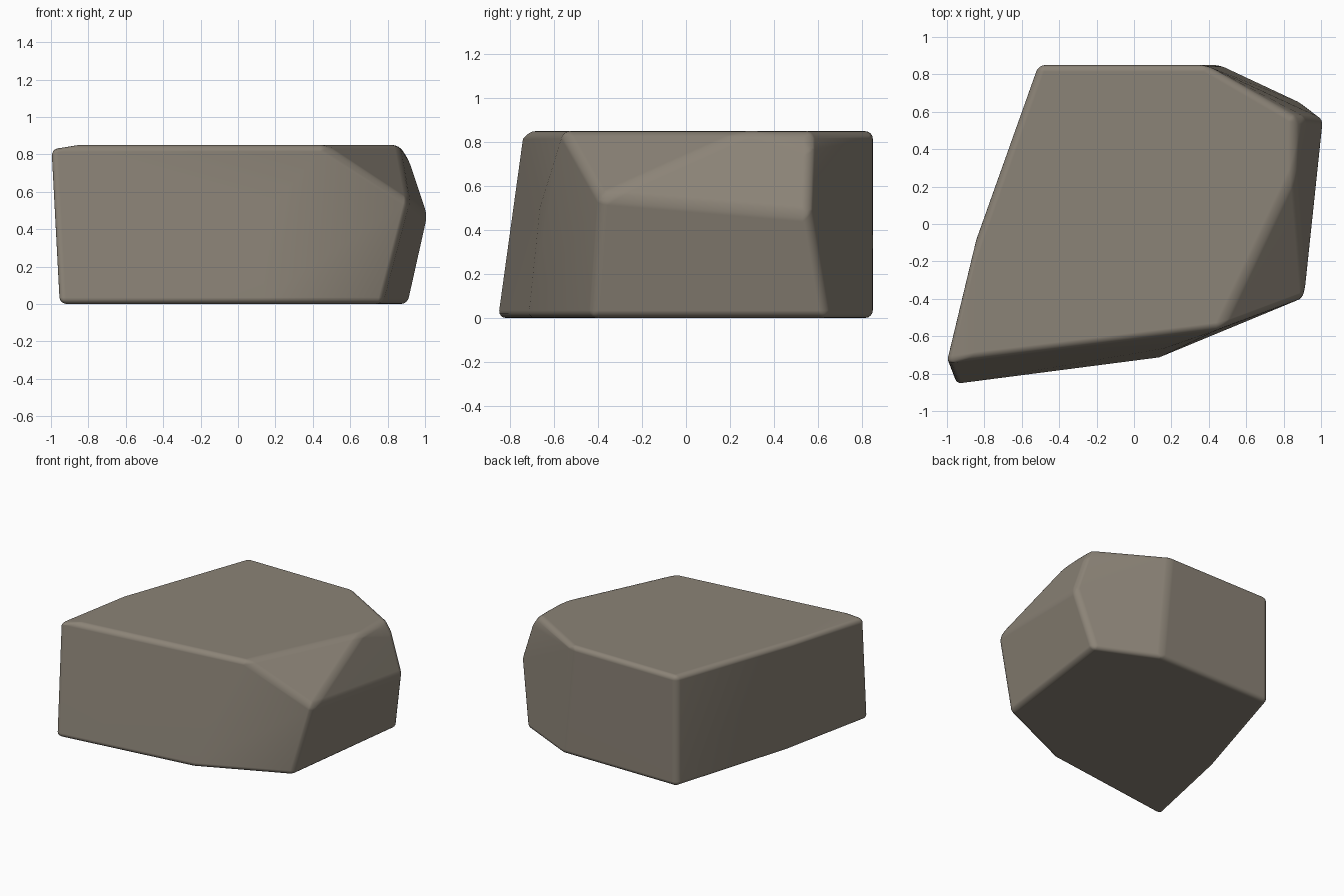
import bpy, bmesh, math

cube = bpy.data.objects.get("Cube")
if cube:
    bpy.data.objects.remove(cube, do_unlink=True)

# Stone colour
stone = bpy.data.materials.new("warm grey stone")
stone.use_nodes = True
colour = (0.26, 0.228, 0.184, 1)
stone.diffuse_color = colour
bsdf = stone.node_tree.nodes["Principled BSDF"]
bsdf.inputs["Base Color"].default_value = colour
bsdf.inputs["Roughness"].default_value = 0.9

# Corners of the boulder: footprint, chipped shoulder and flat top
TOP = 0.85
footprint = [(-0.96, -0.86), (0.12, -0.72), (0.77, -0.43), (0.91, 0.64),
             (0.46, 0.85), (-0.51, 0.85), (-0.80, -0.1)]
shoulder = [(0.915, -0.39, 0.55), (1.015, 0.56, 0.47), (0.92, 0.57, 0.76),
            (0.16, -0.665, 0.5)]
top = [(-0.85, -0.72), (0.46, -0.56), (0.86, 0.28), (0.86, 0.57),
       (0.38, 0.85), (-0.51, 0.85), (-0.85, -0.1)]
corners = [(x, y, 0) for x, y in footprint] + shoulder
corners += [(x, y, TOP) for x, y in top] + [(-1.005, -0.745, 0.825)]

# Wrap the corners in a hull and merge its flat areas
bm = bmesh.new()
for co in corners:
    bm.verts.new(co)
hull = bmesh.ops.convex_hull(bm, input=bm.verts[:])
loose = [v for v in bm.verts if not v.link_faces]
bmesh.ops.delete(bm, geom=loose, context="VERTS")
bmesh.ops.dissolve_limit(bm, angle_limit=math.radians(3),
                         verts=bm.verts[:], edges=bm.edges[:])
bmesh.ops.recalc_face_normals(bm, faces=bm.faces[:])
mesh = bpy.data.meshes.new("boulder")
bm.to_mesh(mesh)
bm.free()
mesh.materials.append(stone)

boulder = bpy.data.objects.new("boulder", mesh)
bpy.context.collection.objects.link(boulder)
for poly in mesh.polygons:
    poly.use_smooth = True

# Worn edges, with shading that blends softly between facets
bevel = boulder.modifiers.new("worn edges", "BEVEL")
bevel.width = 0.035
bevel.segments = 4
bevel.limit_method = "ANGLE"
bevel.angle_limit = math.radians(14)
soft = boulder.modifiers.new("soft shading", "WEIGHTED_NORMAL")
soft.weight = 60
